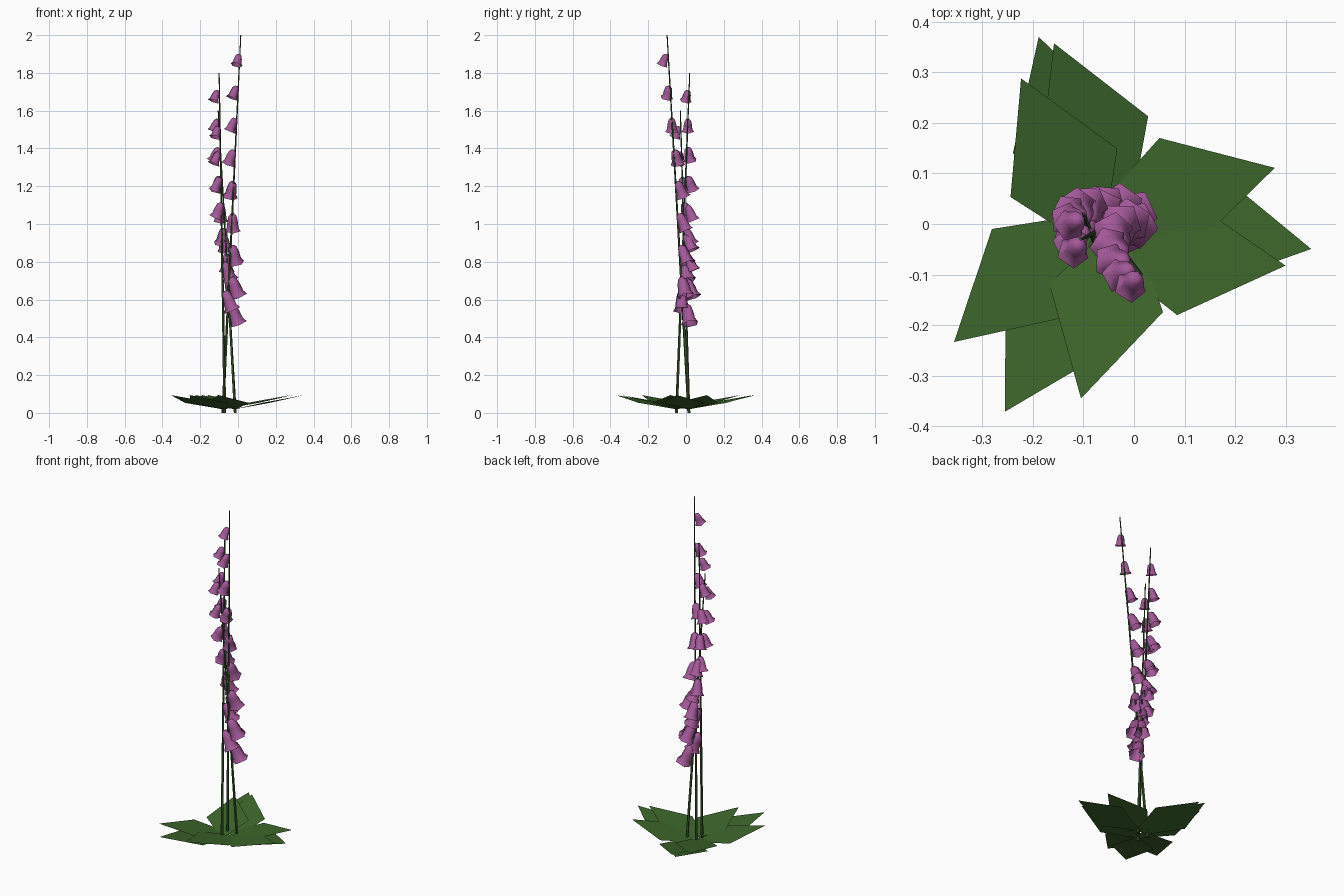
import bpy, bmesh, math
from mathutils import Vector, Matrix

if "Cube" in bpy.data.objects:
    bpy.data.objects.remove(bpy.data.objects["Cube"])


def material(name, rgb):
    m = bpy.data.materials.new(name)
    m.diffuse_color = (*rgb, 1)
    m.use_nodes = True
    m.node_tree.nodes["Principled BSDF"].inputs["Base Color"].default_value = m.diffuse_color
    return m


LEAF = material("leaf green", (0.046, 0.132, 0.024))
STEM = material("stem green", (0.042, 0.10, 0.024))
PETAL = material("petal purple", (0.37, 0.10, 0.32))


def make_object(name, bm, mat, smooth=False):
    mesh = bpy.data.meshes.new(name)
    bmesh.ops.recalc_face_normals(bm, faces=bm.faces)
    for face in bm.faces:
        face.smooth = smooth
    bm.to_mesh(mesh)
    bm.free()
    mesh.materials.append(mat)
    obj = bpy.data.objects.new(name, mesh)
    bpy.context.collection.objects.link(obj)


def loft(bm, profile, sides, matrix, cap_end, spin=0.0):
    """Rings of (radius, z) joined by quads, first ring capped."""
    rings = []
    for r, z in profile:
        angles = [spin + 2 * math.pi * k / sides for k in range(sides)]
        rings.append([bm.verts.new(matrix @ Vector((r * math.cos(a), r * math.sin(a), z)))
                      for a in angles])
    for lo, hi in zip(rings, rings[1:]):
        for k in range(sides):
            n = (k + 1) % sides
            bm.faces.new((lo[k], lo[n], hi[n], hi[k]))
    bm.faces.new(rings[0])
    if cap_end:
        bm.faces.new(rings[-1])


# Bell outline: fraction of rim radius, fraction of length
BELL = [(0.24, 0.0), (0.50, 0.12), (0.66, 0.45), (0.73, 0.80), (1.0, 1.0)]
BELLS = 8


def bell(bm, point, heading, length, radius):
    """Open five-sided bell hanging just outside the stalk, a flat side outward."""
    m = (Matrix.Translation(point) @ Matrix.Rotation(heading, 4, 'Z')
         @ Matrix.Translation((0.011, 0, -0.012))
         @ Matrix.Rotation(math.radians(-23), 4, 'Y'))
    loft(bm, [(r * radius, -t * length) for r, t in BELL], 5, m, False, math.pi / 5)


def leaf(bm, root, degrees):
    """Flat kite blade rising gently to its tip."""
    a = math.radians(degrees)
    u = Vector((math.cos(a), math.sin(a), 0))
    n = Vector((-u.y, u.x, 0))
    outline = [(0, -0.008), (0.166, -0.116), (0.371, 0), (0.166, 0.116), (0, 0.008)]
    bm.faces.new([bm.verts.new(root + u * d + n * w + Vector((0, 0, 0.02 + 0.2 * d)))
                  for d, w in outline])


# name, base, tip, heading of the top bell, leaf headings
PLANTS = [
    ("tall", (-0.08, 0.015, 0), (0.015, -0.10, 2.0), 238, (107, 222, 15)),
    ("middle", (-0.07, -0.05, 0), (-0.10, 0.02, 1.8), 214, (114.4, 240, -5)),
    ("short", (-0.015, 0.015, 0), (-0.105, -0.03, 1.6), 235, (112.7, 256, -10)),
]

for name, base, tip, top_heading, leaf_headings in PLANTS:
    base, tip = Vector(base), Vector(tip)
    axis = tip - base

    # Tapering stalk
    bm = bmesh.new()
    turn = axis.to_track_quat('Z', 'Y').to_matrix().to_4x4()
    loft(bm, [(0.008, 0), (0.003, axis.length)], 5, Matrix.Translation(base) @ turn, True)
    make_object(name + "_stalk", bm, STEM)

    # Bells spiral down the stalk and grow larger
    bm = bmesh.new()
    for i in range(BELLS):
        f = i / (BELLS - 1)
        point = base + axis * (0.955 - 0.59 * f)
        bell(bm, point, math.radians(top_heading - 30 * i), 0.062 + 0.048 * f, 0.033 + 0.016 * f)
    make_object(name + "_bells", bm, PETAL, smooth=True)

    # Ground leaves
    bm = bmesh.new()
    for d in leaf_headings:
        leaf(bm, base, d)
    make_object(name + "_leaves", bm, LEAF)
